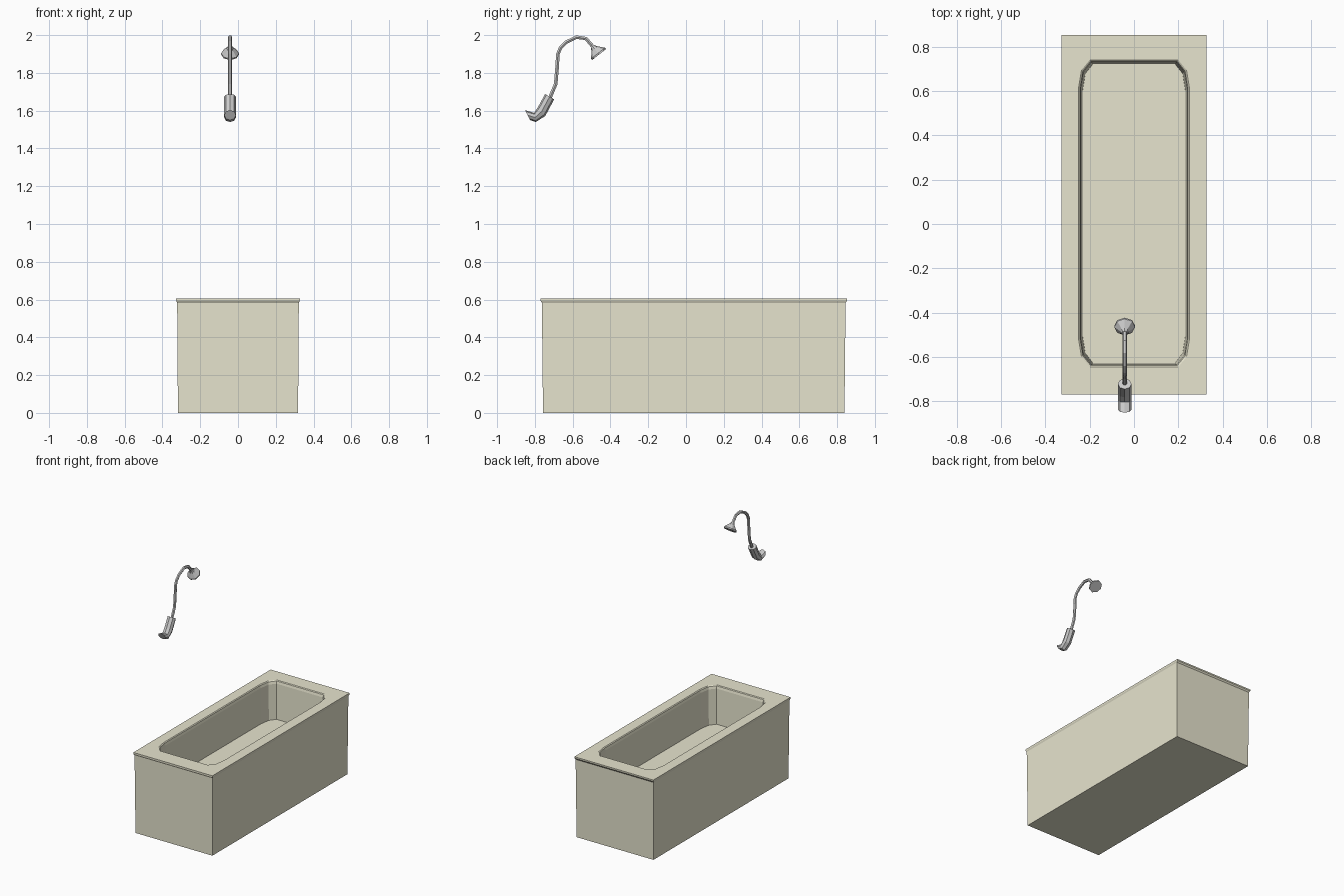
import bpy, bmesh
from math import cos, sin, pi
from mathutils import Vector

if "Cube" in bpy.data.objects:
    bpy.data.objects.remove(bpy.data.objects["Cube"])

PIPE_X = -0.042


def finish(name, bm, mat=None):
    bmesh.ops.recalc_face_normals(bm, faces=bm.faces)
    me = bpy.data.meshes.new(name)
    bm.to_mesh(me)
    bm.free()
    ob = bpy.data.objects.new(name, me)
    bpy.context.collection.objects.link(ob)
    if mat:
        me.materials.append(mat)
    return ob


def bridge(bm, a, b):
    n = len(a)
    for i in range(n):
        j = (i + 1) % n
        bm.faces.new((a[i], a[j], b[j], b[i]))


def loft(name, rings, sides):
    """Rings are (centre, half vector in the yz plane, half width in x)."""
    bm = bmesh.new()
    loops = []
    for (cy, cz), (uy, uz), w in rings:
        loops.append([bm.verts.new((PIPE_X + w * cos(t), cy + uy * sin(t), cz + uz * sin(t)))
                      for t in (2 * pi * k / sides for k in range(sides))])
    for a, b in zip(loops, loops[1:]):
        bridge(bm, a, b)
    bm.faces.new(loops[0])
    bm.faces.new(loops[-1])
    return finish(name, bm)


cream = bpy.data.materials.new("cream")
cream.diffuse_color = (0.80, 0.78, 0.62, 1)
cream.use_nodes = True
cream.node_tree.nodes["Principled BSDF"].inputs["Base Color"].default_value = cream.diffuse_color

# Bathtub: tapered outer shell with a lipped rim
bm = bmesh.new()
shell = []
for hx, y0, y1, z in ((0.318, -0.757, 0.839, 0), (0.322, -0.763, 0.845, 0.583),
                      (0.327, -0.770, 0.853, 0.594), (0.327, -0.770, 0.853, 0.605)):
    shell.append([bm.verts.new(p) for p in ((hx, y1, z), (-hx, y1, z), (-hx, y0, z), (hx, y0, z))])
for a, b in zip(shell, shell[1:]):
    bridge(bm, a, b)
bm.faces.new(shell[0])

# Basin: clipped-corner opening going down to the floor
corner = [(0.25, 0.57), (0.237, 0.648), (0.20, 0.693)]
outline = (corner + [(-x, y) for x, y in reversed(corner)]
           + [(-x, -y) for x, y in corner] + [(x, -y) for x, y in reversed(corner)])
basin = []
for inset, z in ((0, 0.605), (0.006, 0.600), (0.010, 0.582), (0.018, 0.32)):
    basin.append([bm.verts.new((x * (1 - inset / 0.25), 0.0475 + y * (1 - inset / 0.693), z))
                  for x, y in outline])
for a, b in zip(basin, basin[1:]):
    bridge(bm, a, b)
bm.faces.new(basin[-1])

# Flat rim between shell and basin
top, hole = shell[-1], basin[0]
for i in range(12):
    j = (i + 1) % 12
    a, b = top[i // 3], top[j // 3]
    bm.faces.new((hole[i], hole[j], a) if a == b else (hole[i], hole[j], b, a))
finish("bathtub", bm, cream)

# Wall elbow: thick bent tube given by its inner and outer profile points
pairs = [((-0.852, 1.603), (-0.825, 1.550)), ((-0.804, 1.588), (-0.795, 1.540)),
         ((-0.783, 1.620), (-0.745, 1.572)), ((-0.746, 1.688), (-0.698, 1.660))]
loft("wall_elbow", [((Vector(p) + Vector(q)) / 2, (Vector(p) - Vector(q)) / 2, 0.031)
                    for p, q in pairs], 8)

# Shower arm: thin pipe along a gooseneck path
path = [Vector(p) for p in ((-0.722, 1.665), (-0.690, 1.740), (-0.683, 1.82), (-0.678, 1.90),
                            (-0.665, 1.932), (-0.635, 1.962), (-0.580, 1.989), (-0.530, 1.982),
                            (-0.485, 1.930))]
rings = []
for i, p in enumerate(path):
    t = (path[min(i + 1, len(path) - 1)] - path[max(i - 1, 0)]).normalized()
    rings.append((p, Vector((-t.y, t.x)) * 0.011, 0.011))
loft("shower_arm", rings, 6)

# Shower head: flared cone with a thin band, tilted down
face, axis = Vector((-0.460, 1.897)), Vector((0.62, -0.785))
side = Vector((0.785, 0.62))
loft("shower_head", [(face - axis * d, side * r, r)
                     for d, r in ((0.054, 0.013), (0.040, 0.020), (0.009, 0.047), (0, 0.047))], 8)
